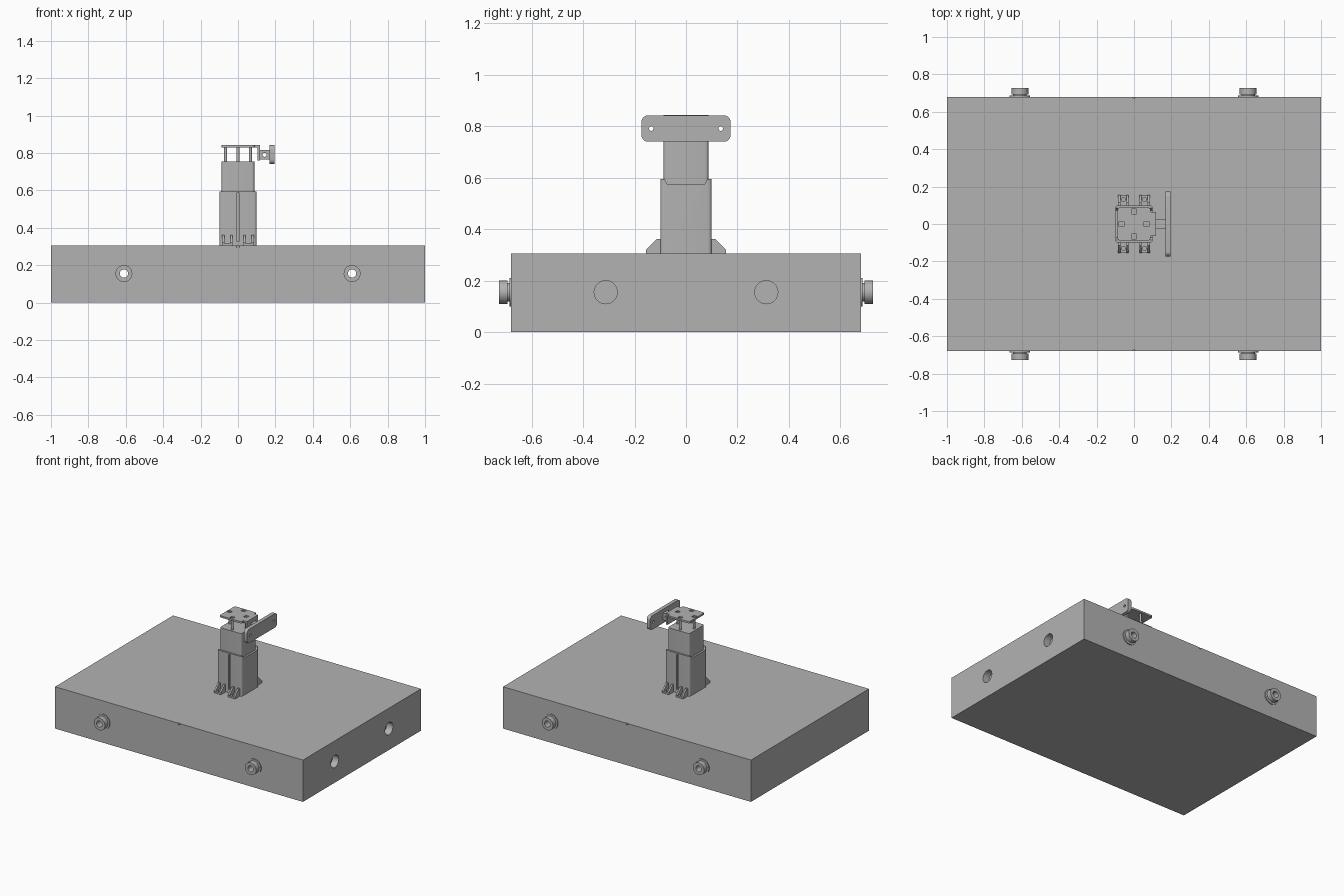
import bpy, bmesh, math
from mathutils import Matrix, Vector

if "Cube" in bpy.data.objects:
    bpy.data.objects.remove(bpy.data.objects["Cube"], do_unlink=True)

grey = bpy.data.materials.new("plain grey")
grey.use_nodes = True
colour = (0.45, 0.45, 0.45, 1)
grey.diffuse_color = colour
grey.node_tree.nodes["Principled BSDF"].inputs["Base Color"].default_value = colour


def finish(name, bm):
    bmesh.ops.recalc_face_normals(bm, faces=bm.faces)
    mesh = bpy.data.meshes.new(name)
    bm.to_mesh(mesh)
    bm.free()
    mesh.materials.append(grey)
    ob = bpy.data.objects.new(name, mesh)
    bpy.context.collection.objects.link(ob)
    return ob


def activate(ob):
    bpy.ops.object.select_all(action='DESELECT')
    ob.select_set(True)
    bpy.context.view_layer.objects.active = ob


def smooth(ob):
    activate(ob)
    bpy.ops.object.shade_smooth_by_angle(angle=math.radians(35))


def box(name, x, y, z, round_axis=None, radius=0.0):
    """Box from (min, max) ranges, optionally rounding edges along one axis."""
    bm = bmesh.new()
    bmesh.ops.create_cube(bm, size=1)
    for v in bm.verts:
        v.co = [r[0] if c < 0 else r[1] for r, c in zip((x, y, z), v.co)]
    if round_axis is not None:
        edges = [e for e in bm.edges
                 if abs((e.verts[0].co - e.verts[1].co).normalized()[round_axis]) > 0.9]
        bmesh.ops.bevel(bm, geom=edges, offset=radius, segments=5, profile=0.5, affect='EDGES')
    return finish(name, bm)


def cylinder(name, start, end, radius, sides=32):
    a, b = Vector(start), Vector(end)
    bm = bmesh.new()
    turn = (b - a).to_track_quat('Z', 'Y').to_matrix().to_4x4()
    bmesh.ops.create_cone(bm, cap_ends=True, segments=sides, radius1=radius, radius2=radius,
                          depth=(b - a).length, matrix=Matrix.Translation((a + b) / 2) @ turn)
    return finish(name, bm)


def prism(name, outline, x0, x1):
    """Extrude a (y, z) outline along x."""
    bm = bmesh.new()
    face = bm.faces.new([bm.verts.new((x0, y, z)) for y, z in outline])
    grown = bmesh.ops.extrude_face_region(bm, geom=[face])["geom"]
    bmesh.ops.translate(bm, vec=(x1 - x0, 0, 0),
                        verts=[v for v in grown if isinstance(v, bmesh.types.BMVert)])
    return finish(name, bm)


def cut(ob, *cutters):
    activate(ob)
    for c in cutters:
        mod = ob.modifiers.new("cut", 'BOOLEAN')
        mod.operation, mod.solver, mod.object = 'DIFFERENCE', 'EXACT', c
        bpy.ops.object.modifier_apply(modifier=mod.name)
        bpy.data.objects.remove(c, do_unlink=True)
    smooth(ob)


BASE = 0.305
PORT_X, PORT_Z = 0.61, 0.155

# Base block with long bores, side sockets and tiny edge notches
base = box("base_block", (-1, 1), (-0.68, 0.68), (0, BASE))
cutters = []
for s in (-1, 1):
    cutters.append(cylinder("bore", (s * PORT_X, -0.8, PORT_Z), (s * PORT_X, 0.8, PORT_Z), 0.022))
    cutters.append(cylinder("socket", (0.95, s * 0.312, PORT_Z), (1.05, s * 0.312, PORT_Z), 0.045))
    cutters.append(cylinder("notch", (0, s * 0.68, 0.295), (0, s * 0.68, 0.32), 0.008, 12))
cut(base, *cutters)

# Hollow ports on the front and back
for side, s in (("front", -1), ("back", 1)):
    for hand, x in (("right", -PORT_X), ("left", PORT_X)):
        for part, y0, y1, r in (("flange", 0.68, 0.687, 0.055), ("neck", 0.684, 0.70, 0.036),
                                ("collar", 0.693, 0.727, 0.045)):
            ring = cylinder(f"{side}_{hand}_port_{part}", (x, s * y0, PORT_Z), (x, s * y1, PORT_Z), r)
            cut(ring, cylinder("bore", (x, s * 0.6, PORT_Z), (x, s * 0.8, PORT_Z), 0.022))

# Tower sleeve with grooves and dipped lips
sleeve = box("tower_sleeve", (-0.1, 0.1), (-0.1, 0.1), (BASE, 0.595), 2, 0.015)
dip = [(-0.085, 0.61), (-0.085, 0.595), (-0.072, 0.575), (0.072, 0.575), (0.085, 0.595), (0.085, 0.61)]
cut(sleeve, prism("dip", dip, -0.2, 0.2),
    *[box("groove", (-0.008, 0.008), sorted((s * 0.088, s * 0.12)), (0.33, 0.585)) for s in (-1, 1)])

# Inner tower
smooth(box("tower_inner", (-0.087, 0.087), (-0.087, 0.087), (0.4, 0.755), 2, 0.012))

# Mounting feet: two cheeks on a drilled tab
for side, s in (("front", -1), ("back", 1)):
    for hand, x in (("right", -0.057), ("left", 0.057)):
        name = f"{side}_{hand}_foot"
        cheek = [(s * y, z) for y, z in
                 ((0.095, BASE), (0.155, BASE), (0.155, 0.32), (0.114, 0.362), (0.095, 0.362))]
        for n, dx in (("inner", 0.022), ("outer", -0.022)):
            prism(f"{name}_{n}_cheek", cheek, x + dx - 0.006, x + dx + 0.006)
        tab = box(f"{name}_tab", (x - 0.022, x + 0.022), sorted((s * 0.095, s * 0.155)), (BASE, 0.316))
        cut(tab, cylinder("hole", (x, s * 0.13, 0.29), (x, s * 0.13, 0.35), 0.011, 20))

# Top plate with four slots, each over a post
top = box("top_plate", (-0.088, 0.088), (-0.088, 0.088), (0.83, 0.843), 2, 0.012)
slots = []
for i, label in enumerate(("left", "back", "right", "front")):
    dx, dy = ((1, 0), (0, 1), (-1, 0), (0, -1))[i]
    x, y = dx * 0.066, dy * 0.066
    smooth(cylinder(f"{label}_post", (x, y, 0.75), (x, y, 0.836), 0.008, 20))
    slots.append(box("slot", (x - 0.013, x + 0.013), (y - 0.013, y + 0.013), (0.834, 0.86)))
cut(top, *slots)

# Bent side bracket
box("bracket_tab", (0.08, 0.117), (-0.065, 0.065), (0.83, 0.843))
box("bracket_flange", (0.105, 0.117), (-0.065, 0.065), (0.76, 0.843))

# Drilled connector between the bracket and the wing plate
link = box("connector", (0.115, 0.17), (-0.024, 0.024), (0.765, 0.815))
cut(link, cylinder("hole", (0.142, -0.1, 0.79), (0.142, 0.1, 0.79), 0.011, 24))

# Wing plate with rounded corners and two holes
wing = box("wing_plate", (0.168, 0.195), (-0.173, 0.173), (0.74, 0.842), 0, 0.025)
cut(wing, *[cylinder("hole", (0.1, s * 0.135, 0.791), (0.3, s * 0.135, 0.791), 0.009, 20) for s in (-1, 1)])
